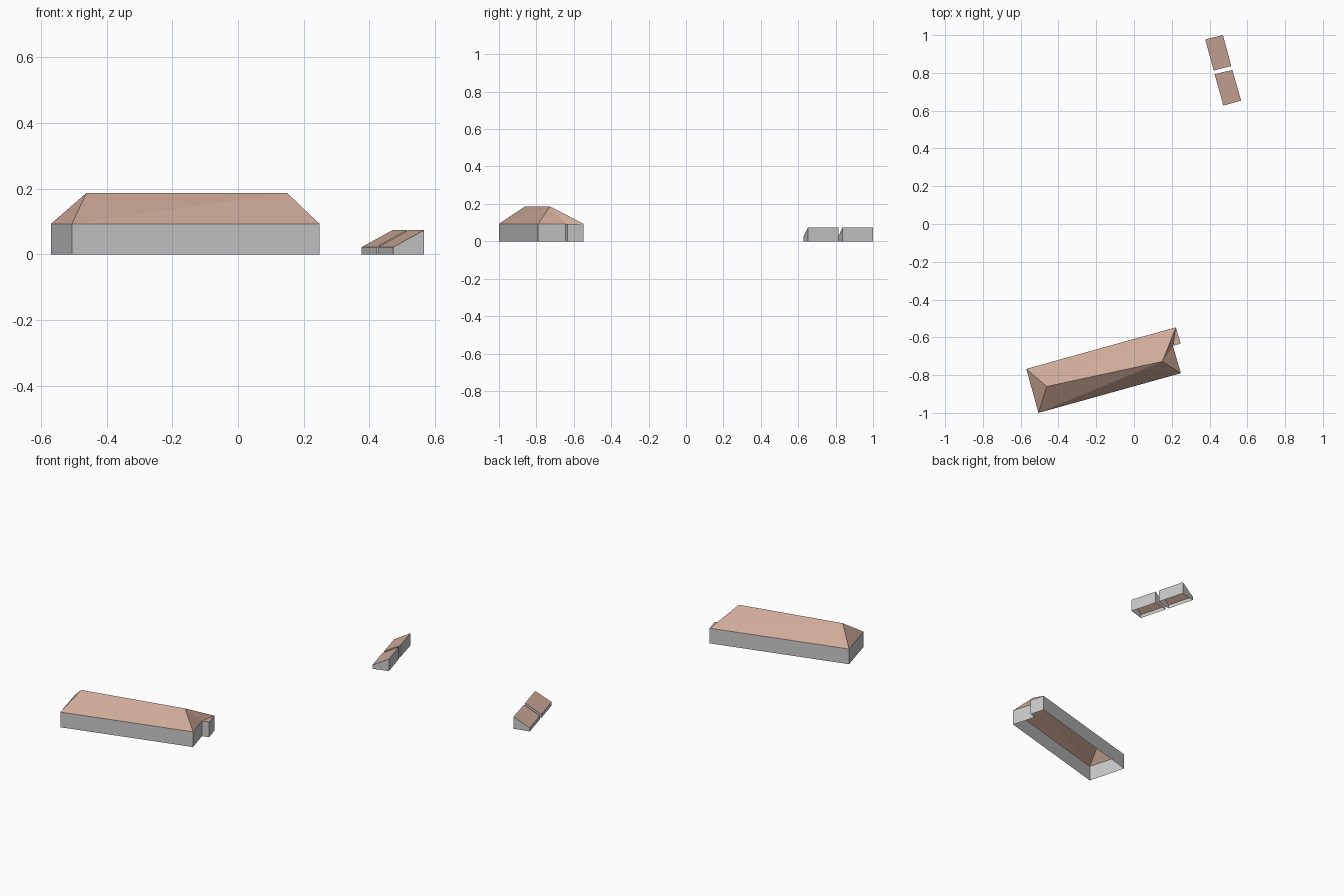
import bpy, bmesh

if "Cube" in bpy.data.objects:
    bpy.data.objects.remove(bpy.data.objects["Cube"])


def material(name, color):
    m = bpy.data.materials.new(name)
    m.diffuse_color = color
    m.use_nodes = True
    m.node_tree.nodes["Principled BSDF"].inputs["Base Color"].default_value = m.diffuse_color
    return m


ROOF = material("roof_tile", (0.62, 0.40, 0.32, 1))


def build(name, verts, faces, mat=None):
    me = bpy.data.meshes.new(name)
    me.from_pydata(verts, [], faces)
    if mat:
        me.materials.append(mat)
    ob = bpy.data.objects.new(name, me)
    bpy.context.collection.objects.link(ob)
    return ob


def walls(name, outline):
    # outline: counter-clockwise (x, y, top height), open top and bottom
    n = len(outline)
    verts = [(x, y, 0) for x, y, z in outline] + list(outline)
    faces = [(i, (i + 1) % n, n + (i + 1) % n, n + i) for i in range(n)]
    return build(name, verts, faces)


# long house: rectangle with a notch in the right end
EAVE, RIDGE = 0.093, 0.187
plan = [(-0.57, -0.767), (-0.506, -1.0), (0.248, -0.79),
        (0.206, -0.645), (0.247, -0.633), (0.222, -0.547)]
eaves = [(x, y, EAVE) for x, y in plan]
walls("house_walls", eaves)

# hipped roof, with a flat corner next to the notch
ridge = [(-0.462, -0.86, RIDGE), (0.15, -0.728, RIDGE)]
build("house_roof", eaves + ridge,
      [(0, 1, 6), (1, 2, 7), (1, 7, 6), (2, 3, 7), (3, 5, 7), (3, 4, 5),
       (5, 0, 6), (5, 6, 7)], ROOF)

# two sheds with single-slope roofs, low on the left and high on the right
LOW, HIGH = 0.022, 0.074
sheds = {"back_shed": [(0.377, 0.977), (0.422, 0.813), (0.515, 0.836), (0.471, 1.0)],
         "front_shed": [(0.427, 0.793), (0.473, 0.627), (0.567, 0.653), (0.521, 0.816)]}
for name, corners in sheds.items():
    top = [(x, y, z) for (x, y), z in zip(corners, (LOW, LOW, HIGH, HIGH))]
    walls(name + "_walls", top)
    build(name + "_roof", top, [(0, 1, 2, 3)], ROOF)
